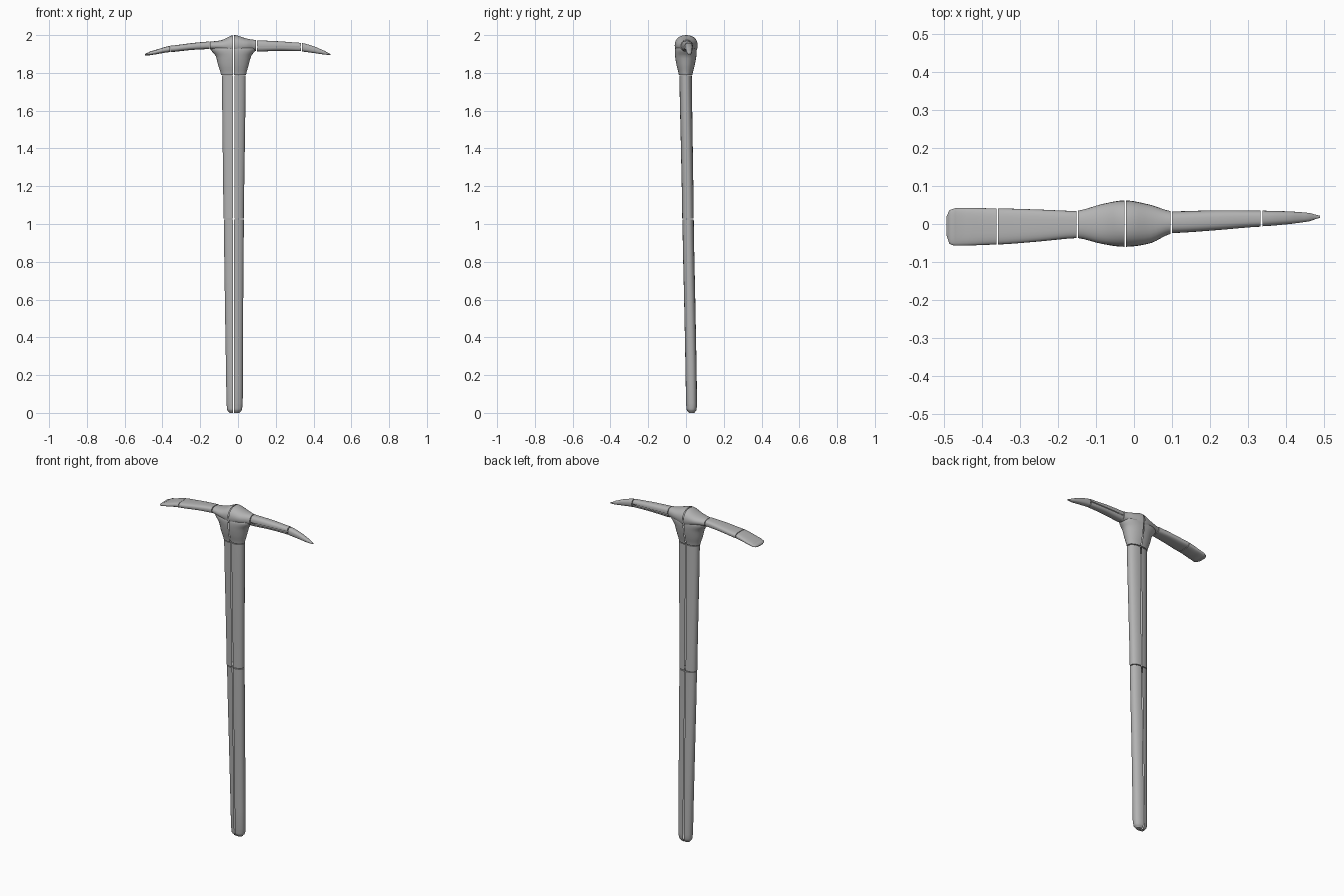
import bpy, bmesh, math
from mathutils import Vector

cube = bpy.data.objects.get("Cube")
if cube:
    bpy.data.objects.remove(cube)

steel = bpy.data.materials.new("plain_grey")
steel.use_nodes = True
GREY = (0.45, 0.45, 0.45, 1)
steel.diffuse_color = GREY
bsdf = next(n for n in steel.node_tree.nodes if n.type == 'BSDF_PRINCIPLED')
bsdf.inputs["Base Color"].default_value = GREY
bsdf.inputs["Roughness"].default_value = 0.6

SIDES, STEPS = 28, 4


def smooth(stations):
    """Catmull-Rom refinement of (position, a0, a1, b0, b1) stations."""
    rows = [stations[0]] + stations + [stations[-1]]
    out = []
    for p, q, r, s in zip(rows, rows[1:], rows[2:], rows[3:]):
        for k in range(STEPS):
            t = k / STEPS
            row = []
            for a, b, c, d in zip(p, q, r, s):
                row.append(b + 0.5 * t * (c - a + t * (2*a - 5*b + 4*c - d + t * (3*(b - c) + d - a))))
            row[0] = q[0] + (r[0] - q[0]) * t
            out.append(row)
    return out + [stations[-1]]


def slit(bm, point, normal, gap):
    """Open a thin seam across a shell."""
    point, normal = Vector(point), Vector(normal).normalized()
    for side in (-0.5, 0.5):
        bmesh.ops.bisect_plane(bm, geom=bm.verts[:] + bm.edges[:] + bm.faces[:],
                               plane_co=point + normal * gap * side, plane_no=normal)
    strip = [f for f in bm.faces
             if abs((f.calc_center_median() - point).dot(normal)) < gap * 0.49]
    bmesh.ops.delete(bm, geom=strip, context='FACES')


def loft(name, axis, stations, power=1.0, seams=()):
    """Closed tube through box-bounded sections along x or z."""
    bm = bmesh.new()
    rings = []
    for pos, a0, a1, b0, b1 in smooth(stations):
        ring = []
        for i in range(SIDES):
            t = 2 * math.pi * i / SIDES
            c, s = math.cos(t), math.sin(t)
            a = (a0 + a1) / 2 + (a1 - a0) / 2 * math.copysign(abs(c) ** power, c)
            b = (b0 + b1) / 2 + (b1 - b0) / 2 * math.copysign(abs(s) ** power, s)
            ring.append(bm.verts.new((pos, a, b) if axis == 'x' else (a, b, pos)))
        rings.append(ring)
    for low, high in zip(rings, rings[1:]):
        for i in range(SIDES):
            j = (i + 1) % SIDES
            bm.faces.new((low[i], low[j], high[j], high[i]))
    bm.faces.new(rings[0][::-1])
    bm.faces.new(rings[-1])
    bmesh.ops.recalc_face_normals(bm, faces=bm.faces)
    for seam in seams:
        slit(bm, *seam)
    mesh = bpy.data.meshes.new(name)
    bm.to_mesh(mesh)
    bm.free()
    mesh.materials.append(steel)
    obj = bpy.data.objects.new(name, mesh)
    bpy.context.collection.objects.link(obj)
    bpy.ops.object.select_all(action='DESELECT')
    obj.select_set(True)
    bpy.context.view_layer.objects.active = obj
    bpy.ops.object.shade_smooth_by_angle(angle=math.radians(40))


def centre_seam(gap):
    return ((-0.023, 0, 1), (1, 0, 0), gap)


# Shaft: sections are z, x range, y range
loft("lower_handle", 'z', [
    (0.0, -0.045, 0.008, 0.015, 0.045), (0.015, -0.057, 0.02, 0.004, 0.055),
    (0.05, -0.061, 0.025, 0.0, 0.058), (0.5, -0.068, 0.027, -0.008, 0.051),
    (1.025, -0.075, 0.031, -0.019, 0.041)], 0.85, [centre_seam(0.005)])
loft("upper_handle", 'z', [
    (1.03, -0.077, 0.031, -0.02, 0.041), (1.4, -0.081, 0.036, -0.027, 0.036),
    (1.785, -0.085, 0.041, -0.035, 0.031)], 0.85, [centre_seam(0.007)])

# Flared collar under the head
loft("socket", 'z', [
    (1.79, -0.09, 0.043, -0.038, 0.034), (1.84, -0.105, 0.056, -0.05, 0.046),
    (1.89, -0.118, 0.07, -0.058, 0.055), (1.925, -0.145, 0.095, -0.058, 0.056),
    (1.945, -0.14, 0.09, -0.05, 0.05)], 0.95, [centre_seam(0.005)])

# Head: sections are x, y range, z range
loft("head_boss", 'x', [
    (-0.147, -0.037, 0.035, 1.924, 1.966), (-0.085, -0.052, 0.052, 1.915, 1.974),
    (-0.022, -0.06, 0.062, 1.89, 2.0), (0.045, -0.05, 0.05, 1.91, 1.982),
    (0.096, -0.026, 0.034, 1.915, 1.974)], 0.9, [centre_seam(0.005)])

waist = ((0, 0, 1.937), (0, 0, 1), 0.003)
loft("adze_arm", 'x', [
    (-0.358, -0.054, 0.041, 1.91, 1.944), (-0.25, -0.046, 0.038, 1.921, 1.957),
    (-0.151, -0.037, 0.034, 1.926, 1.966)], 0.7)
loft("adze_blade", 'x', [
    (-0.493, -0.03, 0.02, 1.893, 1.898), (-0.485, -0.052, 0.036, 1.892, 1.905),
    (-0.465, -0.057, 0.042, 1.894, 1.914), (-0.361, -0.054, 0.041, 1.91, 1.943)], 0.7)
loft("pick_arm", 'x', [
    (0.1, -0.024, 0.033, 1.912, 1.972), (0.22, -0.016, 0.036, 1.917, 1.967),
    (0.333, -0.007, 0.035, 1.915, 1.959)], 0.75, [waist])
loft("pick_point", 'x', [
    (0.338, -0.006, 0.035, 1.913, 1.958), (0.41, 0.0, 0.033, 1.904, 1.938),
    (0.46, 0.007, 0.029, 1.897, 1.916), (0.489, 0.016, 0.022, 1.895, 1.901)], 0.8)
